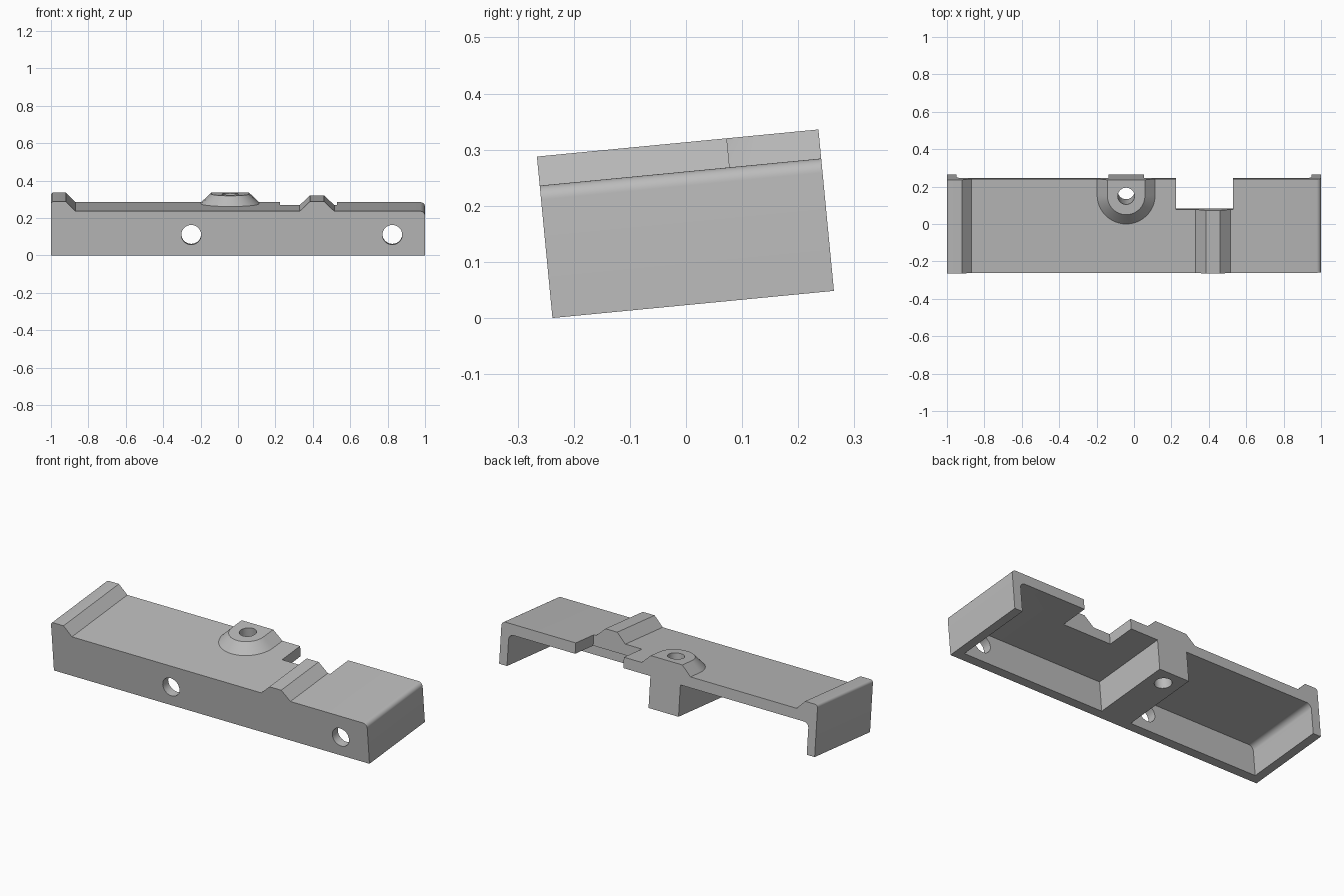
import bpy, bmesh, math
from mathutils import Matrix, Vector

if "Cube" in bpy.data.objects:
    bpy.data.objects.remove(bpy.data.objects["Cube"], do_unlink=True)

DEPTH, DECK, TOP, CEIL = 0.504, 0.237, 0.289, 0.177
WALL = 0.05
BOSS_X, BOSS_Y = -0.042, 0.417
BLOCK = 0.095

grey = bpy.data.materials.new("light_grey")
grey.use_nodes = True
grey.diffuse_color = (0.5, 0.5, 0.5, 1)
grey.node_tree.nodes["Principled BSDF"].inputs["Base Color"].default_value = (0.5, 0.5, 0.5, 1)


def loft(name, rings):
    """Closed solid through rings of equal point count."""
    bm = bmesh.new()
    loops = [[bm.verts.new(p) for p in ring] for ring in rings]
    n = len(loops[0])
    for a, b in zip(loops, loops[1:]):
        for i in range(n):
            bm.faces.new((a[i], a[(i + 1) % n], b[(i + 1) % n], b[i]))
    bm.faces.new(loops[0][::-1])
    bm.faces.new(loops[-1])
    bmesh.ops.recalc_face_normals(bm, faces=bm.faces)
    mesh = bpy.data.meshes.new(name)
    bm.to_mesh(mesh)
    bm.free()
    obj = bpy.data.objects.new(name, mesh)
    bpy.context.collection.objects.link(obj)
    mesh.materials.append(grey)
    return obj


def extrude_y(name, profile, y0, y1):
    return loft(name, [[(x, y, z) for x, z in profile] for y in (y0, y1)])


def box(name, x0, x1, y0, y1, z0, z1):
    return extrude_y(name, [(x0, z0), (x1, z0), (x1, z1), (x0, z1)], y0, y1)


def arc(cx, cz, r, start, end, steps=8):
    angles = [math.radians(start + (end - start) * i / steps) for i in range(steps + 1)]
    return [(cx + r * math.cos(a), cz + r * math.sin(a)) for a in angles]


def circle(cx, cy, r, sides=40):
    return arc(cx, cy, r, 0, 360, sides)[:-1]


def combine(target, tool, operation):
    mod = target.modifiers.new(operation, "BOOLEAN")
    mod.operation, mod.solver, mod.object = operation, "EXACT", tool
    bpy.context.view_layer.objects.active = target
    bpy.ops.object.modifier_apply(modifier=mod.name)
    bpy.data.objects.remove(tool, do_unlink=True)


# Body: end ridge, cross ridge and rounded end in one long profile
outline = [(-1, 0), (1, 0)]
outline += arc(0.975, DECK - 0.025, 0.025, 0, 90)
outline += [(0.515, DECK), (0.46, TOP), (0.385, TOP), (0.33, DECK),
            (-0.87, DECK), (-0.92, TOP)]
outline += arc(-0.985, TOP - 0.015, 0.015, 90, 180, 4)
body = extrude_y("bracket_body", outline, 0, 0.6)

# Screw boss: horseshoe shape tapering upward
def horseshoe(r, z):
    pts = arc(BOSS_X, BOSS_Y, r, 180, 360, 32)
    pts += [(BOSS_X + r, 0.58), (BOSS_X - r, 0.58)]
    return [(x, y, z) for x, y in pts]

boss = loft("screw_boss", [horseshoe(0.155, 0.21), horseshoe(0.155, DECK), horseshoe(0.1, TOP)])
combine(body, boss, "UNION")

# Flat back face
combine(body, box("back_trim", -1.2, 1.2, DEPTH, 0.8, -0.2, 0.5), "DIFFERENCE")

# Two hollows below the deck, rounded at the end walls
INNER, FILLET = 1 - WALL, 0.03
for side in (-1, 1):
    near = BOSS_X + side * BLOCK
    curve = arc(INNER - FILLET, CEIL - FILLET, FILLET, 0, 90)
    pocket = [(near, CEIL), (near, -0.1), (side * INNER, -0.1)]
    pocket += [(side * x, z) for x, z in curve]
    combine(body, extrude_y("hollow", pocket, WALL, 0.7), "DIFFERENCE")

# Notch in the back edge
combine(body, box("notch", 0.225, 0.53, 0.34, 0.7, -0.1, 0.5), "DIFFERENCE")

# Front wall holes and the vertical screw hole
for x in (-0.25, 0.825):
    combine(body, extrude_y("wall_hole", circle(x, 0.11, 0.053), -0.1, 0.12), "DIFFERENCE")
screw = [[(x, y, z) for x, y in circle(BOSS_X, BOSS_Y, 0.045)] for z in (-0.1, 0.5)]
combine(body, loft("screw_hole", screw), "DIFFERENCE")

# Tilt the finished part so it rests on its front lower edge
tilt = Matrix.Translation(Vector((0, -0.238, 0))) @ Matrix.Rotation(math.radians(5.5), 4, "X")
body.data.transform(tilt)

bpy.ops.object.select_all(action="DESELECT")
body.select_set(True)
bpy.context.view_layer.objects.active = body
bpy.ops.object.shade_smooth_by_angle(angle=math.radians(30))
